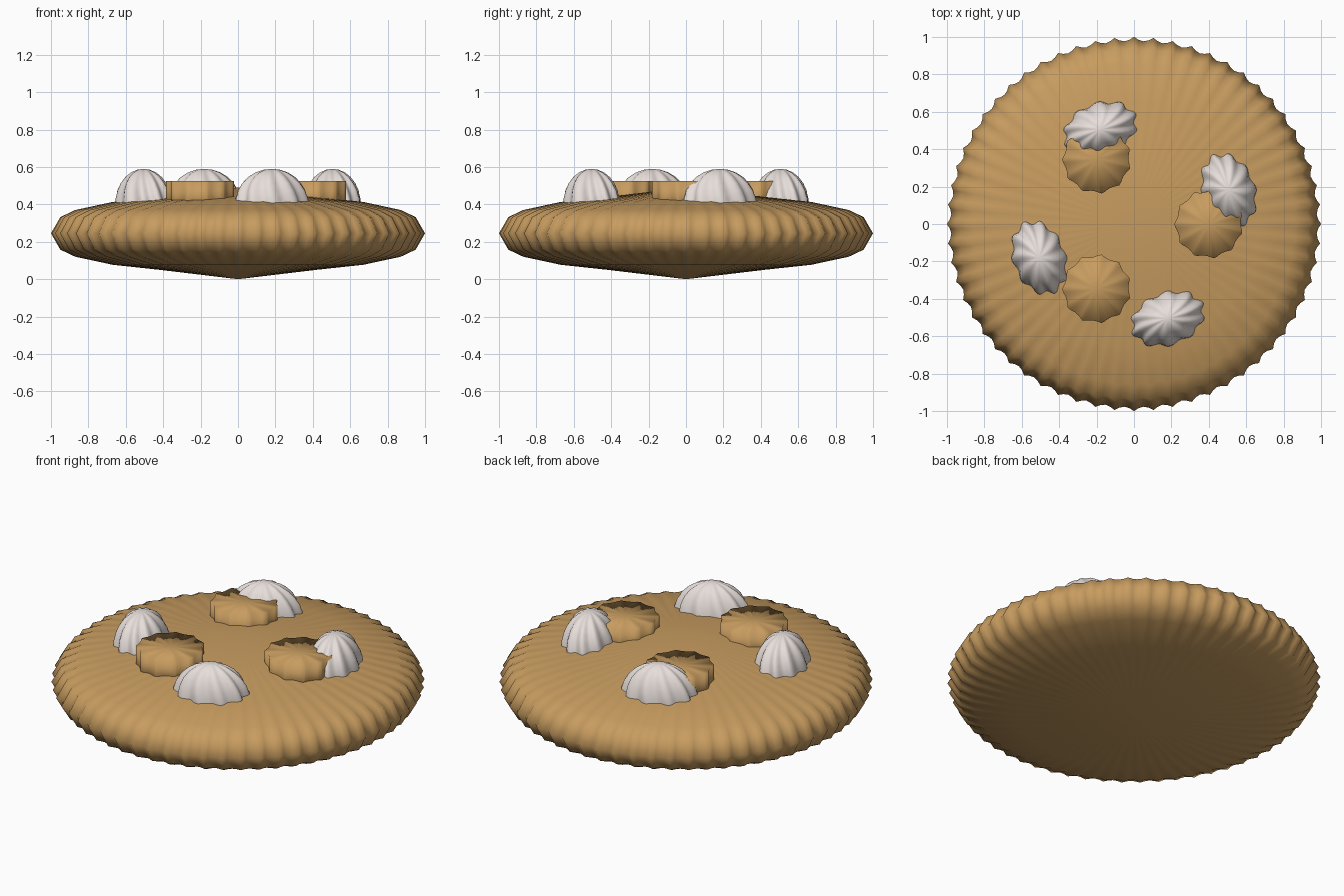
import bpy, bmesh, math
from mathutils import Matrix

if "Cube" in bpy.data.objects:
    bpy.data.objects.remove(bpy.data.objects["Cube"])


def make_material(name, rgb):
    m = bpy.data.materials.new(name)
    m.use_nodes = True
    colour = (*rgb, 1)
    m.diffuse_color = colour
    bsdf = m.node_tree.nodes["Principled BSDF"]
    bsdf.inputs["Base Color"].default_value = colour
    bsdf.inputs["Roughness"].default_value = 0.8
    return m


crust = make_material("baked crust", (0.57, 0.33, 0.115))
cream = make_material("whipped cream", (0.8, 0.73, 0.7))


def fluted_solid(name, profile, segments, flute, material, matrix):
    """Revolve (radius, z) points; flute(angle, z) scales each radius."""
    bm = bmesh.new()
    rings = []
    for r, z in profile:
        if r == 0:
            rings.append([bm.verts.new((0, 0, z))] * segments)
            continue
        ring = []
        for i in range(segments):
            a = math.tau * i / segments
            k = r * flute(a, z)
            ring.append(bm.verts.new((k * math.cos(a), k * math.sin(a), z)))
        rings.append(ring)
    for low, high in zip(rings, rings[1:]):
        for i in range(segments):
            j = (i + 1) % segments
            corners = dict.fromkeys((low[i], low[j], high[j], high[i]))
            bm.faces.new(list(corners))
    bm.transform(matrix)
    bmesh.ops.recalc_face_normals(bm, faces=bm.faces)
    for f in bm.faces:
        f.smooth = True
    mesh = bpy.data.meshes.new(name)
    bm.to_mesh(mesh)
    bm.free()
    mesh.materials.append(material)
    obj = bpy.data.objects.new(name, mesh)
    bpy.context.collection.objects.link(obj)
    return obj


# Pie crust: flattened lens with a finely crimped rim
half = [(0, 0.245), (0.42, 0.195), (0.67, 0.168), (0.87, 0.125), (0.95, 0.087)]
lens = [(r, -z) for r, z in half] + [(1, 0)] + half[::-1]
fluted_solid("pie_crust", lens, 240,
             lambda a, z: 1 - 0.022 * abs(math.sin(30 * a)),
             crust, Matrix.Translation((0, 0, 0.245)))

# Three round biscuits with pointed flutes
for n in range(3):
    a = math.tau * n / 3
    place = Matrix.Translation((0.4 * math.cos(a), 0.4 * math.sin(a), 0))
    fluted_solid(f"biscuit_{n + 1}",
                 [(0, 0.36), (0.187, 0.36), (0.187, 0.525), (0, 0.525)], 66,
                 lambda a, z: 1 - 0.09 * abs(math.sin(5.5 * (a - 1.45))),
                 crust, place)

# Four swirled oval cream dollops, a quarter turn apart
steps = 14
dome = [(math.cos(t), math.sin(t))
        for t in (math.pi * (i / steps - 0.5) for i in range(steps + 1))]
dome[0], dome[-1] = (0, -1), (0, 1)
for n in range(4):
    place = (Matrix.Rotation(math.pi / 2 * n, 4, "Z")
             @ Matrix.Translation((0.18, -0.505, 0.385))
             @ Matrix.Rotation(math.radians(20), 4, "Z")
             @ Matrix.Diagonal((0.2, 0.14, 0.205, 1)))
    fluted_solid(f"cream_dollop_{n + 1}", dome, 80,
                 lambda a, z: 1 + 0.07 * math.sin(10 * a + 2.5 * z),
                 cream, place)
